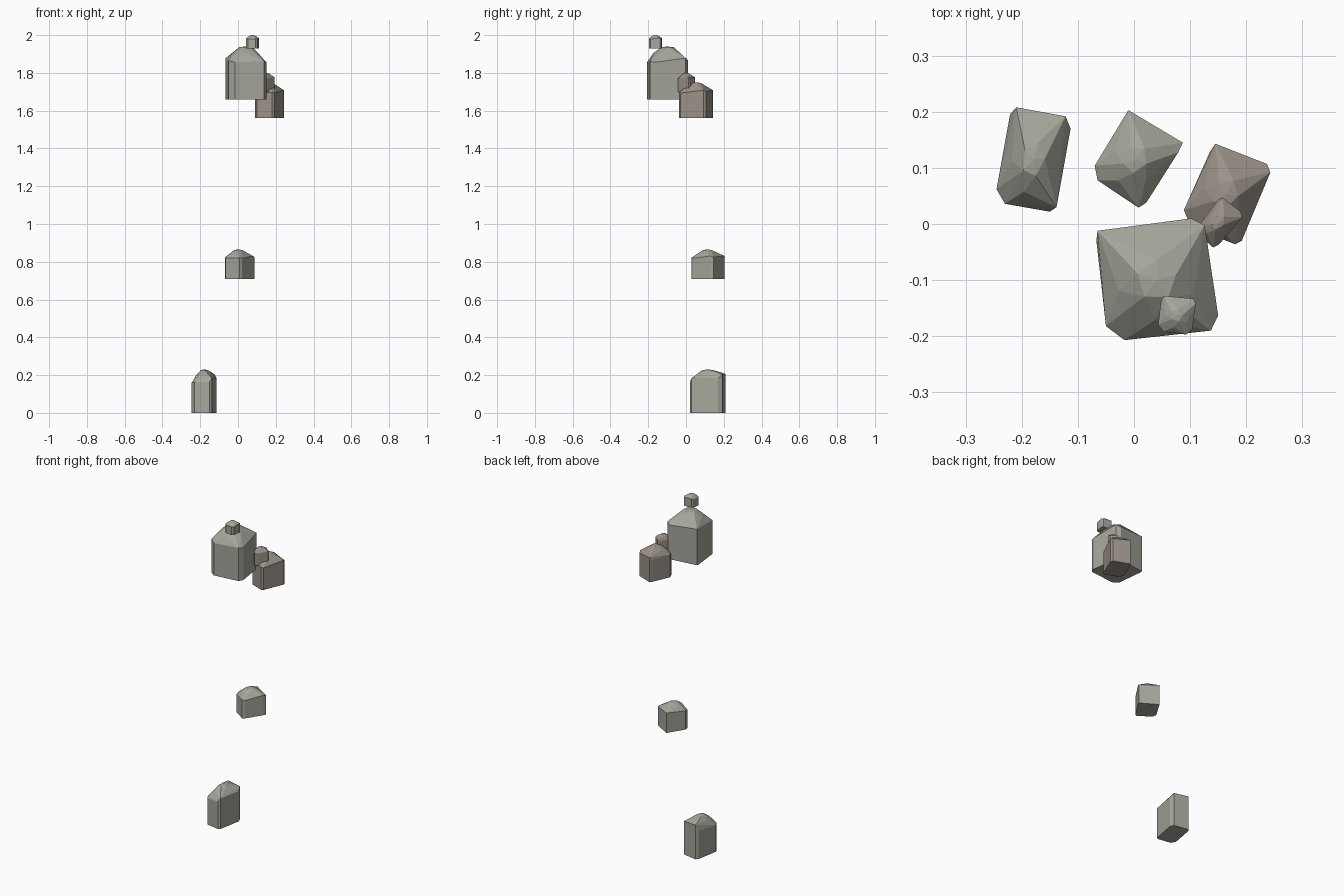
import bpy, bmesh, math
from mathutils import Vector

if "Cube" in bpy.data.objects:
    bpy.data.objects.remove(bpy.data.objects["Cube"])


def material(name, rgb):
    m = bpy.data.materials.new(name)
    m.diffuse_color = (*rgb, 1)
    m.use_nodes = True
    m.node_tree.nodes["Principled BSDF"].inputs["Base Color"].default_value = m.diffuse_color
    return m


GREY = material("grey_stone", (0.38, 0.38, 0.33))
BROWN = material("brown_stone", (0.33, 0.29, 0.25))


def rock(name, mat, rot, z0, z1, outline, shoulders):
    """Faceted boulder: chamfered upright walls, two five-sided crown rings, flat base."""
    h = z1 - z0
    ax = Vector((math.cos(rot), math.sin(rot)))
    ay = Vector((-ax.y, ax.x))
    us = [Vector(p).dot(ax) for p in outline]
    vs = [Vector(p).dot(ay) for p in outline]
    centre = ax * (max(us) + min(us)) / 2 + ay * (max(vs) + min(vs)) / 2
    hx, hy = (max(us) - min(us)) / 2, (max(vs) - min(vs)) / 2

    bm = bmesh.new()
    # base and shoulder outlines
    for (x, y), s in zip(outline, shoulders):
        bm.verts.new((x, y, z0))
        bm.verts.new((x, y, z0 + s * h))
    # crown rings
    for radius, height, turn in ((0.70, 0.88, -1.75), (0.36, 0.985, -1.1)):
        for i in range(5):
            a = turn + i * math.tau / 5
            p = centre + ax * hx * radius * math.cos(a) + ay * hy * radius * math.sin(a)
            bm.verts.new((p.x, p.y, z0 + height * h))
    bm.verts.new((centre.x, centre.y, z1))
    out = bmesh.ops.convex_hull(bm, input=bm.verts)
    loose = {v for v in out["geom_interior"] if isinstance(v, bmesh.types.BMVert)}
    bmesh.ops.delete(bm, geom=list(loose), context="VERTS")
    bmesh.ops.dissolve_limit(bm, angle_limit=math.radians(3), verts=bm.verts, edges=bm.edges)
    bmesh.ops.recalc_face_normals(bm, faces=bm.faces)
    me = bpy.data.meshes.new(name)
    bm.to_mesh(me)
    bm.free()
    me.materials.append(mat)
    bpy.context.collection.objects.link(bpy.data.objects.new(name, me))


R = math.radians
S = (0.78, 0.74, 0.78, 0.70, 0.72, 0.70, 0.73, 0.68)

# separate low and middle rocks
rock("low_rock", GREY, R(-10), 0, 0.23,
     [(-0.21, 0.208), (-0.122, 0.192), (-0.113, 0.17), (-0.138, 0.03),
      (-0.15, 0.022), (-0.23, 0.036), (-0.245, 0.062), (-0.221, 0.195)],
     (0.90, 0.88, 0.80, 0.80, 0.72, 0.70, 0.70, 0.74))
rock("middle_rock", GREY, R(-32), 0.71, 0.865,
     [(-0.01, 0.203), (0.087, 0.145), (0.079, 0.128), (0.022, 0.038),
      (0.008, 0.029), (-0.065, 0.078), (-0.07, 0.104), (-0.018, 0.19)], S)

# upper cluster
rock("large_rock", GREY, R(7.5), 1.66, 1.94,
     [(-0.065, -0.012), (0.102, 0.01), (0.126, -0.002), (0.15, -0.163),
      (0.137, -0.19), (-0.017, -0.207), (-0.05, -0.182), (-0.067, -0.03)], S)
rock("side_rock", BROWN, R(-23), 1.56, 1.75,
     [(0.145, 0.143), (0.237, 0.107), (0.243, 0.092), (0.192, -0.03),
      (0.18, -0.036), (0.101, -0.005), (0.089, 0.025), (0.135, 0.128)], S)
rock("small_side_rock", BROWN, R(-40), 1.70, 1.80,
     [(0.158, 0.047), (0.19, 0.022), (0.193, 0.012), (0.152, -0.036),
      (0.141, -0.042), (0.117, -0.02), (0.113, -0.006), (0.15, 0.043)], S)
rock("top_pebble", GREY, R(-7), 1.93, 2.0,
     [(0.053, -0.128), (0.106, -0.133), (0.11, -0.142), (0.104, -0.188),
      (0.093, -0.197), (0.053, -0.192), (0.043, -0.18), (0.048, -0.136)], S)
